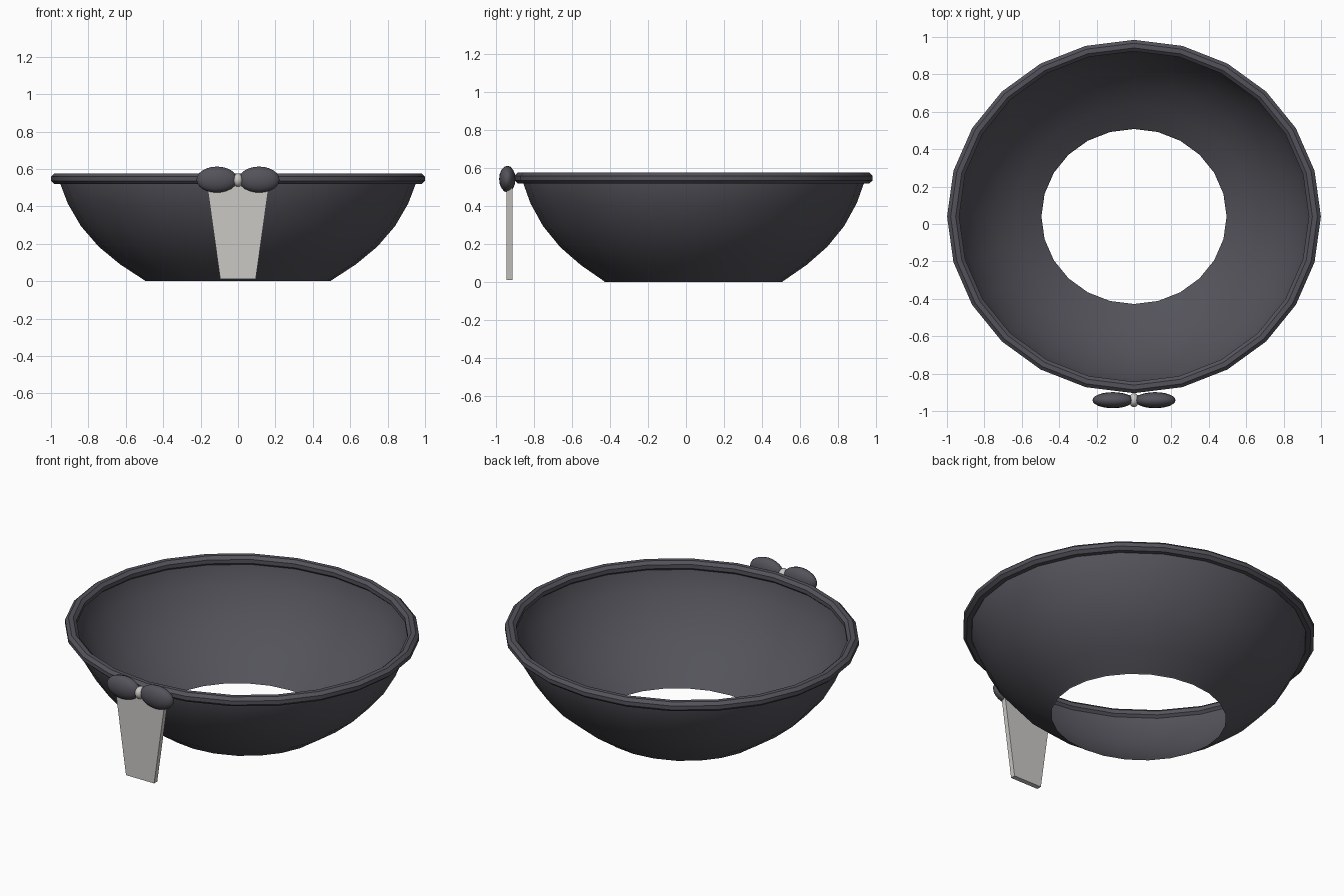
import bpy, bmesh, math
from mathutils import Matrix

cube = bpy.data.objects.get("Cube")
if cube:
    bpy.data.objects.remove(cube, do_unlink=True)


def material(name, rgb):
    m = bpy.data.materials.new(name)
    m.use_nodes = True
    m.diffuse_color = (*rgb, 1)
    m.node_tree.nodes["Principled BSDF"].inputs["Base Color"].default_value = (*rgb, 1)
    return m


CHARCOAL = material("charcoal", (0.088, 0.086, 0.104))
PALE = material("pale_grey", (0.60, 0.58, 0.555))

SEGMENTS = 24
CENTRE_Y = 0.04      # the bowl sits slightly back to leave room for the bow
DEPTH = 0.945        # the bowl is slightly narrower front to back


def finish(bm, name, mat, smooth=True, angle=35):
    mesh = bpy.data.meshes.new(name)
    bm.to_mesh(mesh)
    bm.free()
    obj = bpy.data.objects.new(name, mesh)
    bpy.context.collection.objects.link(obj)
    mesh.materials.append(mat)
    if smooth:
        bpy.ops.object.select_all(action='DESELECT')
        obj.select_set(True)
        bpy.context.view_layer.objects.active = obj
        bpy.ops.object.shade_smooth_by_angle(angle=math.radians(angle))
    return obj


def lathe(name, profile, mat, closed=False):
    """Turn (radius, height) points around the bowl's axis."""
    bm = bmesh.new()
    rings = []
    for r, z in profile:
        ring = []
        for i in range(SEGMENTS):
            a = math.tau * i / SEGMENTS
            ring.append(bm.verts.new((r * math.cos(a), CENTRE_Y + DEPTH * r * math.sin(a), z)))
        rings.append(ring)
    pairs = list(zip(rings, rings[1:]))
    if closed:
        pairs.append((rings[-1], rings[0]))
    for low, high in pairs:
        for i in range(SEGMENTS):
            j = (i + 1) % SEGMENTS
            bm.faces.new((low[i], low[j], high[j], high[i]))
    return finish(bm, name, mat)


def ellipsoid(name, centre, radii, mat, u=16, v=12):
    """Sphere with its poles along x, stretched to the given radii."""
    bm = bmesh.new()
    bmesh.ops.create_uvsphere(bm, u_segments=u, v_segments=v, radius=1)
    turn = Matrix.Rotation(math.pi / 2, 4, 'Y')
    bm.transform(Matrix.Translation(centre) @ Matrix.Diagonal((*radii, 1)) @ turn)
    return finish(bm, name, mat, angle=50)


# Open bowl wall, with a hole in the bottom
lathe("bowl_wall", [(0.50, 0.005), (0.63, 0.09), (0.745, 0.185), (0.84, 0.295),
                    (0.91, 0.415), (0.95, 0.52), (0.953, 0.55)], CHARCOAL)

# Rolled rim with an eight-sided section
section = []
for k in range(8):
    a = math.tau * (k + 0.5) / 8
    section.append((0.967 + 0.035 * math.cos(a), 0.548 + 0.031 * math.sin(a)))
lathe("bowl_rim", section, CHARCOAL, closed=True)

# Bow: two lobes and a knot
for side, x in (("left", 0.113), ("right", -0.113)):
    ellipsoid("bow_lobe_" + side, (x, -0.942, 0.543), (0.109, 0.043, 0.07), CHARCOAL)
ellipsoid("bow_knot", (0, -0.942, 0.541), (0.027, 0.037, 0.038), PALE, 10, 8)

# Tapered ribbon tail hanging from the bow
bm = bmesh.new()
bmesh.ops.create_cube(bm, size=1)
for v in bm.verts:
    top = v.co.z > 0
    v.co.x = math.copysign(0.168 if top else 0.095, v.co.x)
    v.co.y = -0.93 + 0.03 * v.co.y
    v.co.z = 0.53 if top else 0.012
finish(bm, "ribbon_tail", PALE, smooth=False)

# Base edge band that rests on the ground
lathe("bowl_foot_edge", [(0.495, 0.0), (0.50, 0.005)], CHARCOAL)
